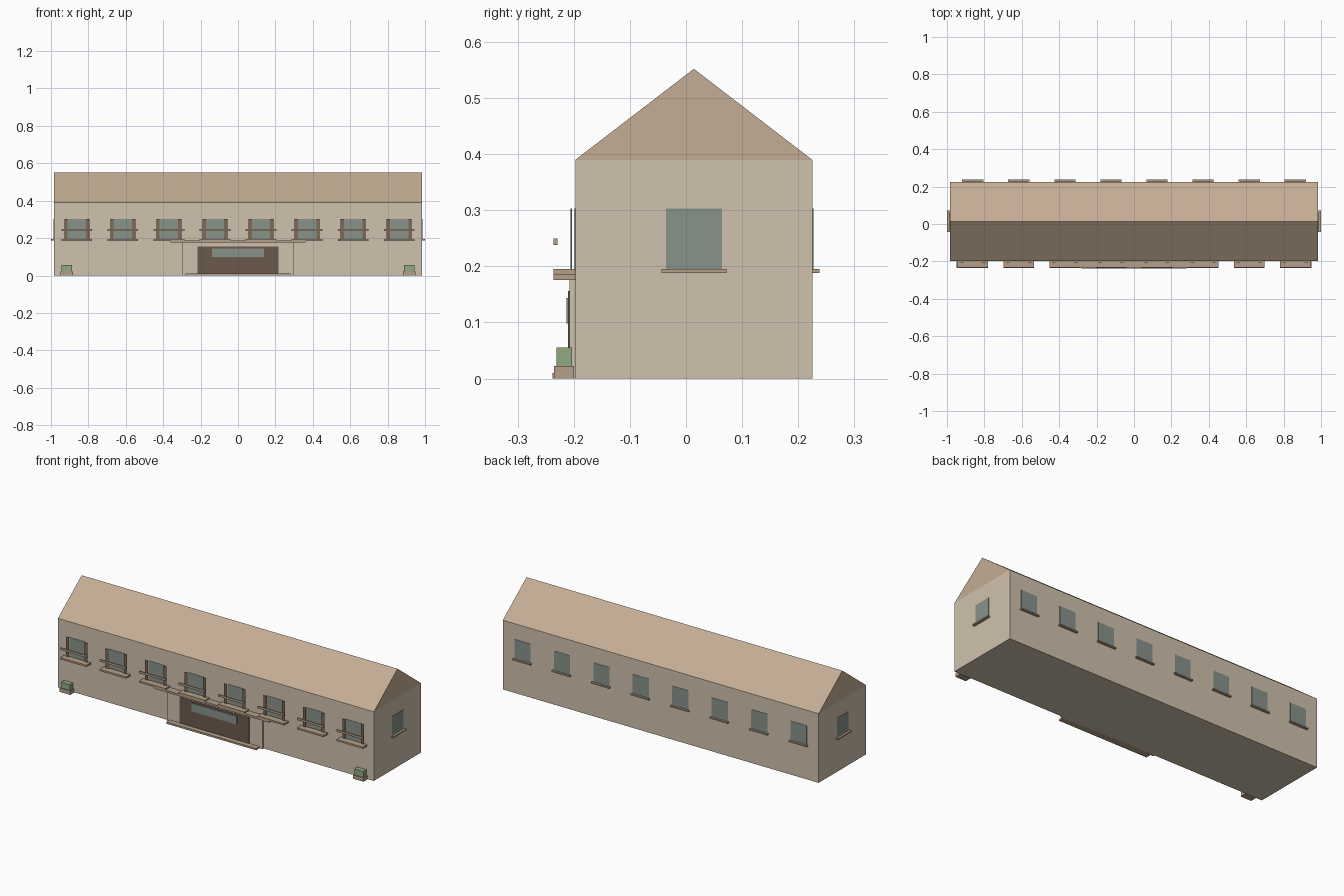
import bpy, bmesh

if "Cube" in bpy.data.objects:
    bpy.data.objects.remove(bpy.data.objects["Cube"])


def material(name, rgb):
    m = bpy.data.materials.new(name)
    m.diffuse_color = (*rgb, 1)
    m.use_nodes = True
    m.node_tree.nodes["Principled BSDF"].inputs["Base Color"].default_value = m.diffuse_color
    return m


WALL = material("plaster", (0.63, 0.54, 0.42))
ROOF = material("roof_tan", (0.55, 0.42, 0.30))
TRIM = material("trim_tan", (0.46, 0.35, 0.25))
DARK = material("dark_brown", (0.15, 0.10, 0.075))
SHUT = material("shutter_brown", (0.22, 0.14, 0.09))
GLASS = material("glass", (0.25, 0.29, 0.26))
GREEN = material("hedge_green", (0.28, 0.40, 0.22))

X = 0.985               # half length of the building
YF, YB = -0.197, 0.225  # front and back wall planes
EAVE, RIDGE = 0.39, 0.552
WZ0, WZ1 = 0.195, 0.303  # window bottom and top


def box(name, x, y, z, mat):
    """Box from (min, max) ranges."""
    bm = bmesh.new()
    bmesh.ops.create_cube(bm, size=1)
    for v in bm.verts:
        for i, r in enumerate((x, y, z)):
            v.co[i] = r[0] if v.co[i] < 0 else r[1]
    return finish(name, bm, mat)


def finish(name, bm, mat):
    bmesh.ops.recalc_face_normals(bm, faces=bm.faces)
    me = bpy.data.meshes.new(name)
    bm.to_mesh(me)
    bm.free()
    me.materials.append(mat)
    ob = bpy.data.objects.new(name, me)
    bpy.context.collection.objects.link(ob)
    return ob


def span(c, half):
    return (c - half, c + half)


# main body
box("walls", (-X, X), (YF, YB), (0, EAVE), WALL)

# gable roof prism
bm = bmesh.new()
profile = [(YF, EAVE), (YB, EAVE), ((YF + YB) / 2, RIDGE)]
face = bm.faces.new([bm.verts.new((-X, y, z)) for y, z in profile])
ext = bmesh.ops.extrude_face_region(bm, geom=[face])
moved = [g for g in ext["geom"] if isinstance(g, bmesh.types.BMVert)]
bmesh.ops.translate(bm, vec=(2 * X, 0, 0), verts=moved)
finish("roof", bm, ROOF)

# eight bays of windows, front and back
for i in range(8):
    c = (i - 3.5) * X / 4
    # front window with balcony, rail and shutters
    box("front_window", span(c, 0.05), (YF - 0.002, YF + 0.001), (WZ0, WZ1), GLASS)
    box("balcony_slab", span(c, 0.082), (-0.236, YF), (0.185, WZ0), TRIM)
    box("balcony_rail", span(c, 0.082), (-0.236, -0.229), (0.238, 0.25), TRIM)
    for s in (-1, 1):
        box("shutter", span(c + s * 0.058, 0.009), (-0.206, -0.203), (WZ0, WZ1), SHUT)
    # back window and sill
    box("back_window", span(c, 0.05), (YB - 0.001, YB + 0.002), (WZ0, WZ1), GLASS)
    box("back_sill", span(c, 0.057), (YB, 0.238), (0.188, WZ0), TRIM)

# end windows, sills and planters on both sides
for s in (-1, 1):
    box("end_window", span(s * X, 0.002), span(0.014, 0.05), (WZ0, WZ1), GLASS)
    box("end_sill", span(s * (X + 1) / 2, 0.0075), span(0.014, 0.058), (0.188, WZ0), TRIM)
    box("planter", span(s * 0.915, 0.033), (-0.235, -0.2), (0, 0.022), TRIM)
    box("hedge", span(s * 0.915, 0.028), (-0.231, -0.203), (0.022, 0.055), GREEN)

# entrance: surround, canopy, step, door and glazed panel
box("entrance_surround", (-0.297, 0.297), (-0.208, YF), (0, 0.18), WALL)
box("canopy", (-0.36, 0.36), (-0.236, YF), (0.176, 0.187), TRIM)
box("entrance_step", (-0.28, 0.28), (-0.238, YF), (0, 0.01), TRIM)
box("entrance_door", (-0.216, 0.216), (-0.2105, -0.207), (0.01, 0.156), DARK)
box("door_glazing", (-0.14, 0.14), (-0.213, -0.21), (0.098, 0.144), GLASS)
